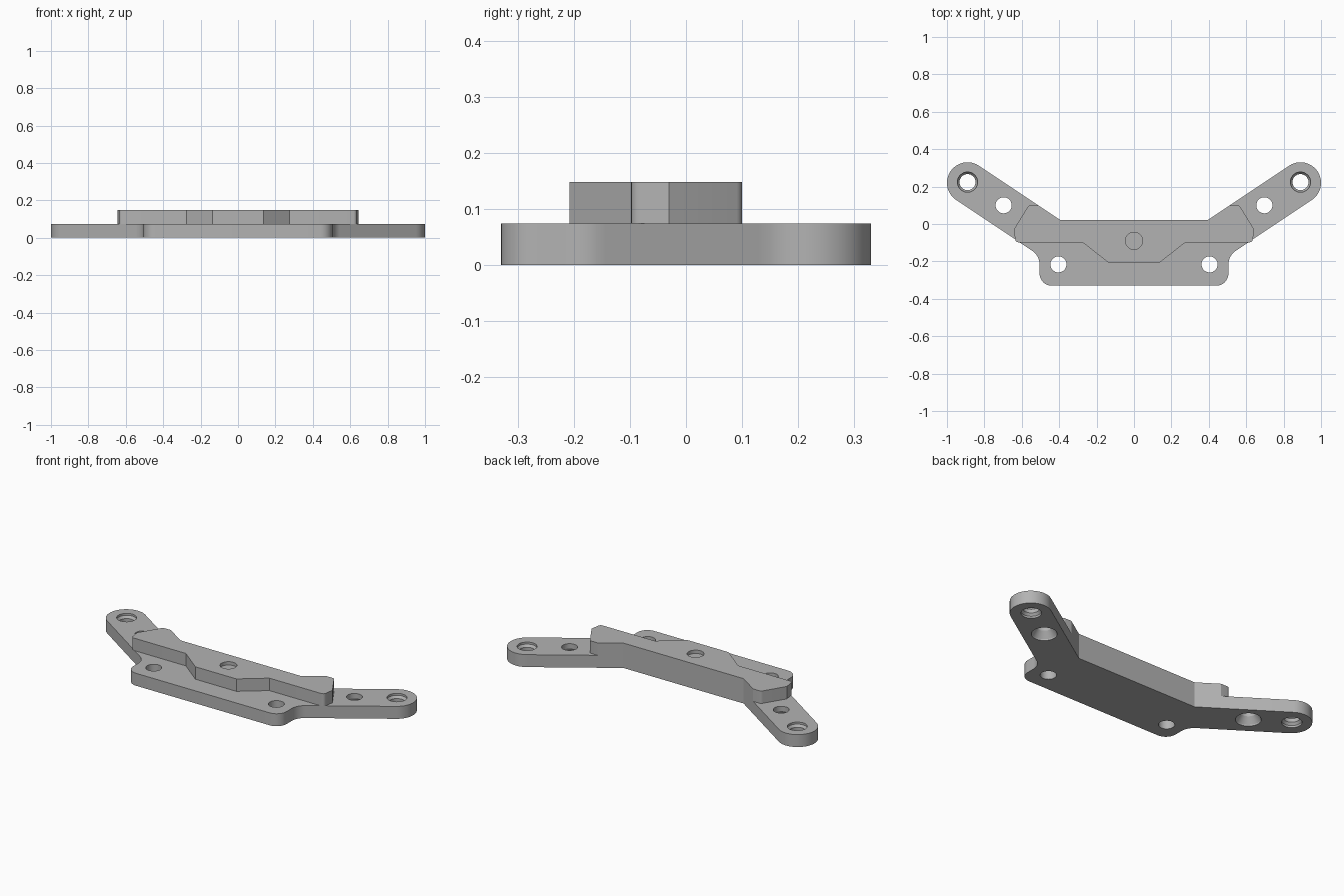
import bpy, bmesh, math
from mathutils import Vector

cube = bpy.data.objects.get("Cube")
if cube:
    bpy.data.objects.remove(cube, do_unlink=True)

grey = bpy.data.materials.new("plain grey")
grey.use_nodes = True
GREY = (0.45, 0.45, 0.45, 1)
grey.diffuse_color = GREY
grey.node_tree.nodes["Principled BSDF"].inputs["Base Color"].default_value = GREY

PLATE_TOP, BLOCK_TOP = 0.074, 0.148
TIP, TIP_R = Vector((0.89, 0.22)), 0.11
INNER = Vector((0.395, 0.022))

# Arm direction: tangent from the inner corner to the round tip
d = TIP - INNER
ANGLE = math.atan2(d.y, d.x) + math.asin(TIP_R / d.length)
ALONG = Vector((math.cos(ANGLE), math.sin(ANGLE)))
NORMAL = Vector((-ALONG.y, ALONG.x))


def fillet(prev, corner, nxt, radius, steps=8):
    """Points of a tangent arc replacing a corner."""
    p, c, n = Vector(prev), Vector(corner), Vector(nxt)
    a, b = (p - c).normalized(), (n - c).normalized()
    half = a.angle(b) / 2
    t = radius / math.tan(half)
    centre = c + (a + b).normalized() * radius / math.sin(half)
    start, end = c + a * t - centre, c + b * t - centre
    sweep = start.angle_signed(end)
    base = math.atan2(start.y, start.x)
    return [centre + radius * Vector((math.cos(base - sweep * i / steps),
                                      math.sin(base - sweep * i / steps)))
            for i in range(steps + 1)]


def prism(name, half, bottom, top):
    """Extrude a half outline mirrored across x = 0."""
    outline = list(half) + [Vector((-p.x, p.y)) for p in reversed(half)]
    bm = bmesh.new()
    face = bm.faces.new([bm.verts.new((p.x, p.y, bottom)) for p in outline])
    ext = bmesh.ops.extrude_face_region(bm, geom=[face])
    moved = [v for v in ext["geom"] if isinstance(v, bmesh.types.BMVert)]
    bmesh.ops.translate(bm, verts=moved, vec=(0, 0, top - bottom))
    bmesh.ops.recalc_face_normals(bm, faces=bm.faces[:])
    return add_object(name, bm)


def add_object(name, bm):
    mesh = bpy.data.meshes.new(name)
    bm.to_mesh(mesh)
    bm.free()
    mesh.materials.append(grey)
    ob = bpy.data.objects.new(name, mesh)
    bpy.context.collection.objects.link(ob)
    return ob


def drill(target, x, y, profile, segs=32):
    """Cut a round hole with a profile of (radius, z), low to high."""
    bm = bmesh.new()
    rings = [[bm.verts.new((x + r * math.cos(math.tau * i / segs),
                            y + r * math.sin(math.tau * i / segs), z))
              for i in range(segs)] for r, z in profile]
    for lo, hi in zip(rings, rings[1:]):
        for i in range(segs):
            j = (i + 1) % segs
            bm.faces.new((lo[i], lo[j], hi[j], hi[i]))
    bm.faces.new(rings[0][::-1])
    bm.faces.new(rings[-1])
    cutter = add_object("hole_cutter", bm)
    cutter.hide_render = True
    mod = target.modifiers.new("hole", 'BOOLEAN')
    mod.operation, mod.solver, mod.object = 'DIFFERENCE', 'EXACT', cutter
    bpy.context.view_layer.objects.active = target
    bpy.ops.object.modifier_apply(modifier=mod.name)
    bpy.data.objects.remove(cutter, do_unlink=True)


# Base plate: foot corner, armpit fillet, round tip, inner corner
SIDE = 0.505
low_tangent = TIP - NORMAL * TIP_R
armpit = Vector((SIDE, low_tangent.y - (low_tangent.x - SIDE) * math.tan(ANGLE)))
foot = Vector((SIDE, -0.33))
half = fillet((0, -0.33), foot, armpit, 0.065)
half += fillet(foot, armpit, low_tangent, 0.09)
half += [TIP + TIP_R * Vector((math.cos(a), math.sin(a)))
         for a in (ANGLE - math.pi / 2 + math.pi * i / 24 for i in range(25))]
half.append(INNER)
plate = prism("base_plate", half, 0, PLATE_TOP)

# Raised block running along the back edge
shoulder = INNER + ALONG * ((0.1 - INNER.y) / ALONG.y)
peak, elbow = Vector((0.563, 0.1)), Vector((0.643, -0.03))
heel = Vector((0.633, -0.098))
half = [Vector((0.135, -0.208)), Vector((0.275, -0.098))]
half += fillet(half[-1], heel, elbow, 0.018, 4)
half.append(elbow)
half += fillet(elbow, peak, shoulder, 0.02, 4)
half += [shoulder, INNER]
block = prism("raised_block", half, PLATE_TOP, BLOCK_TOP)

# Holes: waisted at the tips, countersunk below on the arms, plain in the feet
LOW, HIGH = -0.02, PLATE_TOP + 0.02
for s in (-1, 1):
    drill(plate, s * TIP.x, TIP.y + 0.004,
          [(0.054, LOW), (0.054, 0.012), (0.043, 0.026),
           (0.043, 0.048), (0.054, 0.062), (0.054, HIGH)])
    drill(plate, s * 0.697, 0.1,
          [(0.068, LOW), (0.068, 0.008), (0.043, 0.045), (0.043, HIGH)])
    drill(plate, s * 0.404, -0.216, [(0.043, LOW), (0.043, HIGH)])
drill(block, 0, -0.09, [(0.046, BLOCK_TOP - 0.02), (0.046, BLOCK_TOP + 0.02)])

for ob in (plate, block):
    bpy.ops.object.select_all(action='DESELECT')
    ob.select_set(True)
    bpy.context.view_layer.objects.active = ob
    bpy.ops.object.shade_smooth_by_angle(angle=math.radians(25))
